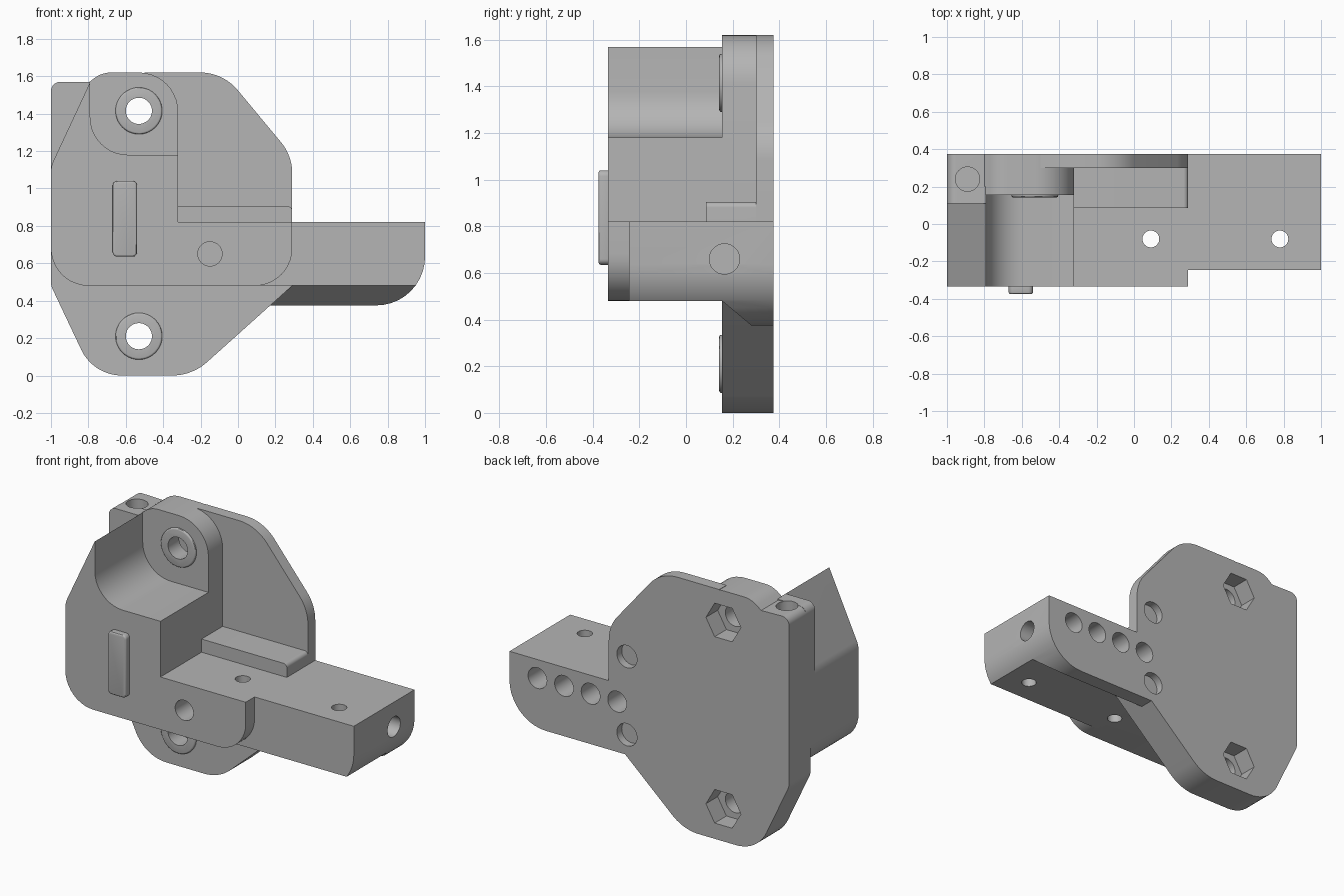
import bpy, bmesh
from math import cos, sin, pi, tan
from mathutils import Vector

default = bpy.data.objects.get("Cube")
if default:
    bpy.data.objects.remove(default, do_unlink=True)

grey = bpy.data.materials.new("Matte grey")
grey.use_nodes = True
colour = (0.46, 0.46, 0.46, 1)
grey.diffuse_color = colour
grey.node_tree.nodes["Principled BSDF"].inputs["Base Color"].default_value = colour


def rounded(points, steps=10):
    """Outline whose corners (u, v, radius) are replaced by arcs."""
    out = []
    for i, p in enumerate(points):
        c = Vector(p[:2])
        r = p[2] if len(p) > 2 else 0
        if not r:
            out.append(c)
            continue
        a = (Vector(points[i - 1][:2]) - c).normalized()
        b = (Vector(points[(i + 1) % len(points)][:2]) - c).normalized()
        half = a.angle(b) / 2
        centre = c + (a + b).normalized() * (r / sin(half))
        start = c + a * (r / tan(half)) - centre
        end = c + b * (r / tan(half)) - centre
        sweep = pi - 2 * half
        for k in range(steps + 1):
            t = sweep * k / steps
            out.append(centre + (start * sin(sweep - t) + end * sin(t)) / sin(sweep))
    return out


def disc(u, v, r, sides=40):
    return [(u + r * cos(2 * pi * k / sides), v + r * sin(2 * pi * k / sides))
            for k in range(sides)]


def prism(name, outline, axis, lo, hi):
    """Extrude a 2D outline along one axis from lo to hi."""
    place = {"x": lambda u, v, d: (d, u, v),
             "y": lambda u, v, d: (u, d, v),
             "z": lambda u, v, d: (u, v, d)}[axis]
    bm = bmesh.new()
    rings = [[bm.verts.new(place(p[0], p[1], d)) for p in outline] for d in (lo, hi)]
    n = len(outline)
    for i in range(n):
        j = (i + 1) % n
        bm.faces.new((rings[0][i], rings[0][j], rings[1][j], rings[1][i]))
    bm.faces.new(rings[0])
    bm.faces.new(rings[1])
    bmesh.ops.recalc_face_normals(bm, faces=bm.faces)
    mesh = bpy.data.meshes.new(name)
    bm.to_mesh(mesh)
    bm.free()
    ob = bpy.data.objects.new(name, mesh)
    bpy.context.collection.objects.link(ob)
    mesh.materials.append(grey)
    return ob


def cutter(*args):
    ob = prism("hole_cutter", *args)
    ob.hide_render = True
    return ob


def bevel(ob, width):
    mod = ob.modifiers.new("Soft edges", "BEVEL")
    mod.width, mod.segments, mod.limit_method = width, 3, "ANGLE"


FRONT, LOBE, BACK = -0.335, 0.155, 0.375

# Main body with the open cradle and sloped side wall
body = prism("main_body", rounded([
    (-1, 0.48, 0.2), (0.29, 0.48, 0.2), (0.29, 0.82), (-0.32, 0.82), (-0.32, 1.18),
    (-0.79, 1.18, 0.2), (-0.79, 1.57), (-1, 1.12, 0.15)]), "y", FRONT, 0.2)

# Thick mounting plate with upper and lower lobes
mount = prism("mounting_plate", rounded([
    (-1, 0.48, 0.1), (-0.773, 0, 0.24), (-0.245, 0, 0.28), (0.29, 0.48), (0.29, 0.82),
    (-0.32, 0.82), (-0.32, 1.62, 0.21), (-0.73, 1.62, 0.15), (-0.8, 1.565),
    (-1, 1.57, 0.05)]), "y", LOBE, BACK)

# Thin back wing
wing = prism("back_wing", rounded([
    (-0.5, 0.6), (0.29, 0.6), (0.29, 1.175, 0.26), (-0.08, 1.62, 0.26), (-0.5, 1.62)]),
    "y", 0.3, BACK)

# Square post at the upper corner
post = prism("corner_post", rounded([
    (-1, 1.0), (-0.79, 1.0), (-0.79, 1.57), (-1, 1.57, 0.05)]), "y", 0.11, 0.2)

# Ledge in front of the wing
ledge = prism("wing_ledge", rounded([
    (-0.4, 0.7), (0.29, 0.7), (0.29, 0.905, 0.025), (-0.4, 0.905)]), "y", 0.085, 0.32)

# Side arm, its underside stepped and sloped
arm = prism("side_arm", rounded([
    (0.17, 0.375), (1, 0.375, 0.26), (1, 0.82), (0, 0.82), (0, 0.48), (0.28, 0.48)]),
    "y", -0.245, BACK)
arm.data.clear_geometry()
bpy.data.objects.remove(arm, do_unlink=True)
arm = prism("side_arm", rounded([
    (0.17, 0.375), (1, 0.375, 0.26), (1, 0.82), (0, 0.82), (0, 0.375)]), "y", -0.245, BACK)
underside = cutter([(-0.4, 0.48), (LOBE, 0.48), (0.28, 0.375), (0.28, 0.2), (-0.4, 0.2)],
                   "x", -0.5, 1.5)
corner = cutter([(-0.2, 0.03), (0.29, 0.48), (-0.2, 0.48)][:2] + [(0.29, 0.1)],
                "y", -0.5, 0.5)
inner = cutter([(-0.1, 0.3), (0.17, 0.3), (0.17, 0.48), (-0.1, 0.48)], "y", -0.5, 0.5)

# Raised strip on the front
strip = prism("front_strip", rounded([
    (-0.67, 0.635, 0.025), (-0.54, 0.635, 0.025), (-0.54, 1.04, 0.025),
    (-0.67, 1.04, 0.025)], 5), "y", -0.375, -0.32)
bevel(strip, 0.01)

# Bolt collars, bolt holes and hexagonal nut pockets
holes, collars = [], []
for label, z in (("upper", 1.415), ("lower", 0.21)):
    collar = prism(label + "_bolt_collar", disc(-0.53, z, 0.125), "y", 0.142, 0.17)
    bevel(collar, 0.01)
    collars.append(collar)
    holes.append(cutter(disc(-0.53, z, 0.07), "y", -0.1, 0.5))
    holes.append(cutter(disc(-0.53, z, 0.125, 6), "y", 0.255, 0.5))

# Round sockets in the back
for x in (0.8, 0.61, 0.42, 0.23):
    holes.append(cutter(disc(x, 0.7, 0.067), "y", 0.2, 0.5))
for z in (1.01, 0.505):
    holes.append(cutter(disc(0.16, z, 0.072), "y", 0.325, 0.5))

# Vertical arm holes, post hole, front hole and end hole
for x in (0.09, 0.78):
    holes.append(cutter(disc(x, -0.08, 0.045), "z", 0.2, 1))
holes.append(cutter(disc(-0.89, 0.24, 0.065), "z", 1.2, 1.8))
holes.append(cutter(disc(-0.15, 0.65, 0.065), "y", -0.5, -0.02))
holes.append(cutter(disc(0.165, 0.66, 0.065), "x", 0.88, 1.2))

# Cut every part, bake the result and drop the cutters
parts = [body, mount, wing, post, ledge, arm, strip] + collars
for ob in parts:
    extra = [underside, inner] if ob is arm else []
    for tool in extra + holes:
        mod = ob.modifiers.new("Cut", "BOOLEAN")
        mod.operation, mod.solver, mod.object = "DIFFERENCE", "EXACT", tool
bpy.context.view_layer.update()
graph = bpy.context.evaluated_depsgraph_get()
baked = [bpy.data.meshes.new_from_object(ob.evaluated_get(graph)) for ob in parts]
for ob, mesh in zip(parts, baked):
    ob.modifiers.clear()
    ob.data = mesh
for tool in holes + [underside, inner, corner]:
    bpy.data.objects.remove(tool, do_unlink=True)

bpy.ops.object.select_all(action="DESELECT")
for ob in parts:
    ob.select_set(True)
bpy.context.view_layer.objects.active = body
bpy.ops.object.shade_smooth_by_angle(angle=pi / 6)
